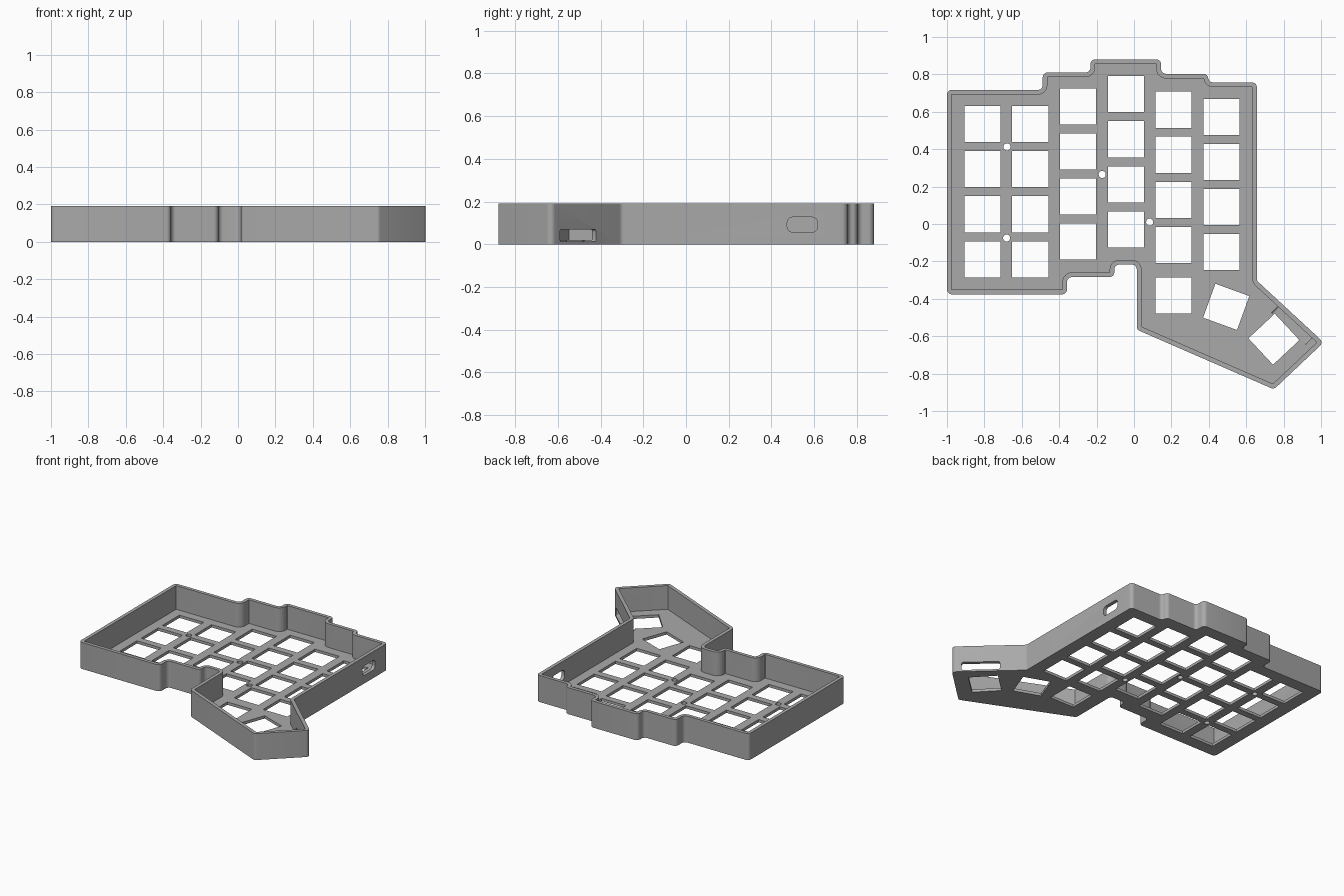
import bpy, bmesh
from math import pi, cos, sin, radians
from mathutils import Vector, Matrix

if "Cube" in bpy.data.objects:
    bpy.data.objects.remove(bpy.data.objects["Cube"])

HEIGHT, FLOOR, WALL, KEY = 0.19, 0.02, 0.025, 0.193

grey = bpy.data.materials.new("matte grey")
grey.use_nodes = True
grey.diffuse_color = (0.4, 0.4, 0.4, 1)
grey.node_tree.nodes["Principled BSDF"].inputs["Base Color"].default_value = (0.4, 0.4, 0.4, 1)


def rounded(corners, radius, inset=0.0, steps=6):
    """Clockwise loop with filleted corners, optionally offset inwards."""
    pts = [Vector(c) for c in corners]
    loop = []
    for i, p in enumerate(pts):
        a = (p - pts[i - 1]).normalized()
        b = (pts[(i + 1) % len(pts)] - p).normalized()
        turn = a.angle_signed(b)            # positive when clockwise
        side = 1 if turn > 0 else -1
        start = p - a * radius * abs(sin(turn / 2) / cos(turn / 2))
        inward = Vector((a.y, -a.x))
        centre = start + inward * side * radius
        for k in range(steps + 1):
            n = Matrix.Rotation(-turn * k / steps, 2) @ inward
            loop.append(centre - n * side * radius + n * inset)
    return loop


def rectangle(x, y, w, h, angle=0.0):
    rot = Matrix.Rotation(radians(angle), 2)
    return [Vector((x, y)) + rot @ Vector((sx * w / 2, sy * h / 2))
            for sx, sy in ((-1, -1), (-1, 1), (1, 1), (1, -1))]


def circle(x, y, r, n=24):
    return [Vector((x + r * cos(2 * pi * k / n), y + r * sin(2 * pi * k / n))) for k in range(n)]


def prism(name, loops, depth, matrix):
    """Extrude a flat filled outline (later loops become holes) into a solid."""
    curve = bpy.data.curves.new(name, "CURVE")
    curve.dimensions, curve.fill_mode, curve.extrude = "2D", "BOTH", depth / 2
    for loop in loops:
        spline = curve.splines.new("POLY")
        spline.points.add(len(loop) - 1)
        for point, co in zip(spline.points, loop):
            point.co = (co.x, co.y, 0, 1)
        spline.use_cyclic_u = True
    temp = bpy.data.objects.new(name + " outline", curve)
    bpy.context.collection.objects.link(temp)
    graph = bpy.context.evaluated_depsgraph_get()
    mesh = bpy.data.meshes.new_from_object(temp.evaluated_get(graph))
    bpy.data.objects.remove(temp)
    bm = bmesh.new()
    bm.from_mesh(mesh)
    bmesh.ops.remove_doubles(bm, verts=bm.verts, dist=1e-5)
    bmesh.ops.recalc_face_normals(bm, faces=bm.faces)
    bm.transform(matrix)
    bm.to_mesh(mesh)
    bm.free()
    mesh.materials.clear()
    mesh.materials.append(grey)
    obj = bpy.data.objects.new(name, mesh)
    bpy.context.collection.objects.link(obj)
    return obj


# Outer outline, clockwise from the back right corner
outline = [(-1, .717), (-.488, .717), (-.488, .81), (-.233, .81), (-.233, .88), (.145, .88),
           (.145, .803), (.397, .803), (.397, .757), (.657, .757), (.657, -.303),
           (1.014, -.633), (.748, -.884), (.015, -.565), (.015, -.217), (-.105, -.217),
           (-.105, -.284), (-.358, -.284), (-.358, -.376), (-1, -.376)]

# Key openings: column tops, evenly pitched rows
holes = []
for col, top in enumerate((.534, .534, .629, .694, .611, .573)):
    for row in range(4):
        holes.append(rectangle(-.81 + .2555 * col, top - .241 * row, KEY, KEY))
holes.append(rectangle(.212, -.382, KEY, KEY))
holes.append(rectangle(.493, -.443, KEY, KEY, -20))
holes.append(rectangle(.748, -.616, KEY, KEY, -47))

# Screw holes
for x, y in ((-.679, .412), (-.681, -.075), (-.17, .265), (.084, .01)):
    holes.append(circle(x, y, .019))

# Case block and the pocket that leaves the walls and floor
RADIUS = 0.026
case = prism("keyboard_case", [rounded(outline, RADIUS)] + holes, HEIGHT,
             Matrix.Translation((0, 0, HEIGHT / 2)))
pocket = prism("pocket_cutter", [rounded(outline, RADIUS, WALL)], HEIGHT,
               Matrix.Translation((0, 0, FLOOR + HEIGHT / 2)))


def port(name, x, y, z, w, h, r, heading):
    """Rounded slot through a wall whose outward normal points at heading."""
    stand = (Matrix.Translation((x, y, z)) @ Matrix.Rotation(heading, 4, "Z")
             @ Matrix.Rotation(pi / 2, 4, "Z") @ Matrix.Rotation(pi / 2, 4, "X"))
    return prism(name, [rounded(rectangle(0, 0, w, h), r)], .12, stand)


cutters = [pocket,
           port("side_port_cutter", .645, .545, .092, .142, .07, .026, 0),
           port("thumb_port_cutter", .868, -.515, .041, .25, .058, .012, radians(47.2))]

# Carve the case, then drop the cutters
for cutter in cutters:
    cutter.hide_render = True
    mod = case.modifiers.new(cutter.name, "BOOLEAN")
    mod.operation, mod.solver, mod.object = "DIFFERENCE", "EXACT", cutter
graph = bpy.context.evaluated_depsgraph_get()
carved = bpy.data.meshes.new_from_object(case.evaluated_get(graph))
case.modifiers.clear()
case.data = carved
for cutter in cutters:
    bpy.data.objects.remove(cutter)

bpy.ops.object.select_all(action="DESELECT")
case.select_set(True)
bpy.context.view_layer.objects.active = case
bpy.ops.object.shade_smooth_by_angle(angle=radians(30))
